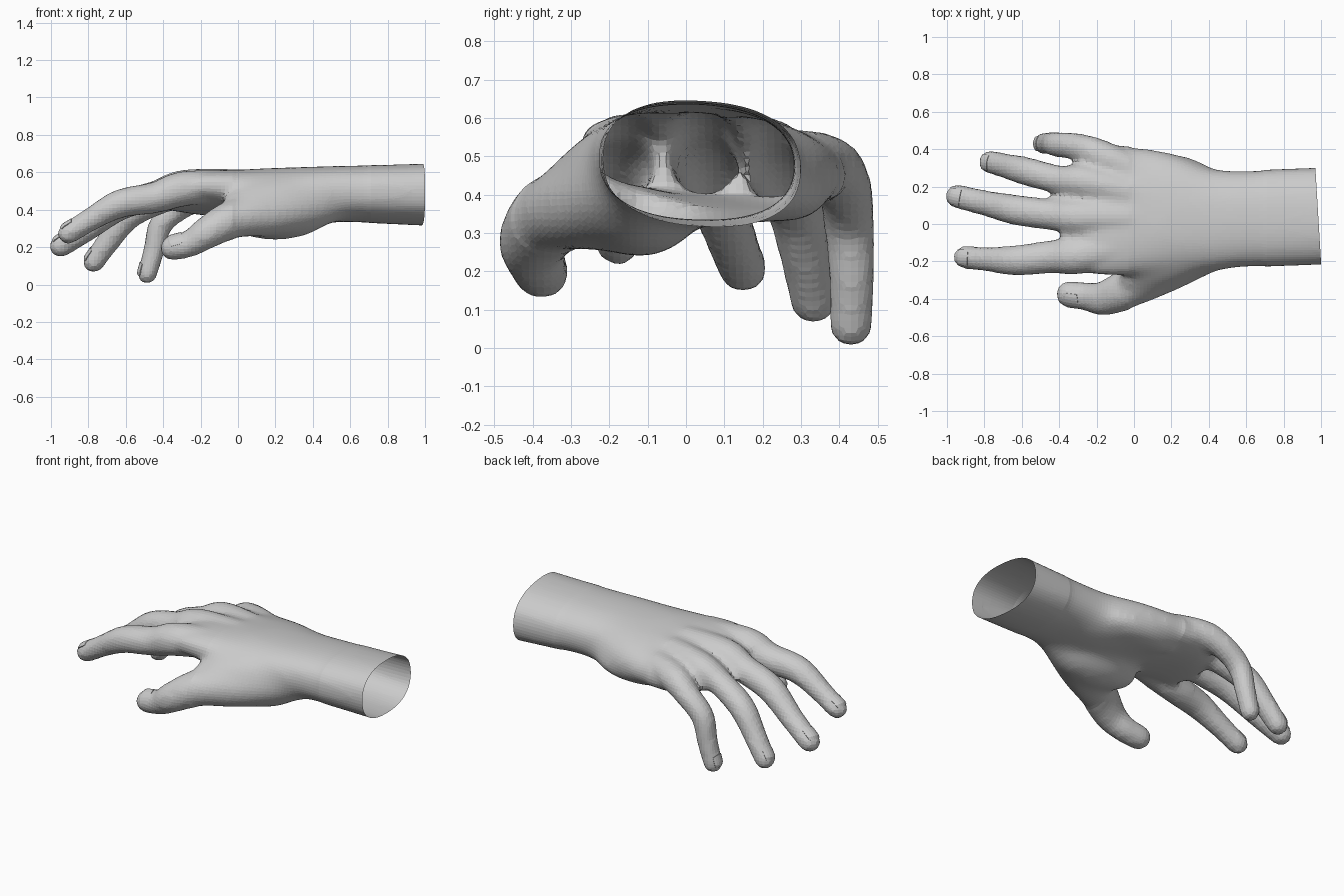
import bpy, bmesh
from math import cos, sin, pi, sqrt, copysign
from mathutils import Vector, Matrix

if "Cube" in bpy.data.objects:
    bpy.data.objects.remove(bpy.data.objects["Cube"])


def spline(pts, n=5):
    """Catmull-Rom interpolation of rows of numbers."""
    P = [Vector(p) for p in pts]
    P = [2 * P[0] - P[1]] + P + [2 * P[-1] - P[-2]]
    out = []
    for a, b, c, d in zip(P, P[1:], P[2:], P[3:]):
        for i in range(n):
            t = i / n
            out.append(0.5 * (2 * b + (c - a) * t + (2 * a - 5 * b + 4 * c - d) * t * t
                              + (3 * b - a - 3 * c + d) * t ** 3))
    return out + [P[-2]]


def loft(bm, rings):
    """Skin a list of closed rings and cap both ends."""
    rows = [[bm.verts.new(p) for p in ring] for ring in rings]
    for a, b in zip(rows, rows[1:]):
        for i in range(len(a)):
            j = (i + 1) % len(a)
            bm.faces.new((a[i], a[j], b[j], b[i]))
    bm.faces.new(rows[0][::-1])
    bm.faces.new(rows[-1])


def frame(t):
    """Sideways and upward directions for a path direction."""
    t = t.normalized()
    side = (Vector((0, 1, 0)) - t * t.y).normalized()
    return t, side, side.cross(t) if side.cross(t).z > 0 else t.cross(side)


def digit(bm, pts, flat=0.95):
    """Tapered tube through (x, y, z, radius), with a rounded tip."""
    path = spline(pts, 5)
    pos = [p.to_3d() for p in path]
    rad = [p[3] for p in path]
    end = (pos[-1] - pos[-2]).normalized()
    tip, r = pos[-1].copy(), rad[-1]
    for a in (0.3, 0.55, 0.75, 0.9, 0.98):
        pos.append(tip + end * r * a)
        rad.append(r * sqrt(1 - a * a))
    rings = []
    for k, p in enumerate(pos):
        t, s, u = frame(pos[min(k + 1, len(pos) - 1)] - pos[max(k - 1, 0)])
        rings.append([p + s * cos(2 * pi * i / 16) * rad[k] + u * sin(2 * pi * i / 16) * rad[k] * flat
                      for i in range(16)])
    loft(bm, rings)


def ball(bm, loc, size):
    bmesh.ops.create_uvsphere(bm, u_segments=20, v_segments=12, radius=1,
                              matrix=Matrix.Translation(loc) @ Matrix.Diagonal((*size, 1)))


# Digits: root inside the palm, knuckle, middle joint, end joint, tip
digits = {
    "index": [(0.12, -0.08, 0.53, .08), (-0.27, -0.165, 0.515, .1), (-0.44, -0.175, 0.465, .089),
              (-0.63, -0.195, 0.432, .082), (-0.78, -0.188, 0.352, .067), (-0.905, -0.178, 0.275, .062)],
    "middle": [(0.12, 0.03, 0.54, .08), (-0.27, 0.035, 0.525, .097), (-0.44, 0.05, 0.475, .084),
               (-0.63, 0.075, 0.42, .082), (-0.8, 0.113, 0.3, .069), (-0.945, 0.148, 0.207, .065)],
    "ring": [(0.12, 0.13, 0.53, .08), (-0.24, 0.22, 0.51, .092), (-0.4, 0.237, 0.455, .077),
             (-0.58, 0.283, 0.37, .077), (-0.69, 0.312, 0.235, .067), (-0.77, 0.332, 0.123, .062)],
    "little": [(0.12, 0.23, 0.5, .08), (-0.17, 0.36, 0.475, .088), (-0.29, 0.41, 0.425, .074),
               (-0.41, 0.425, 0.325, .068), (-0.45, 0.432, 0.18, .061), (-0.485, 0.43, 0.058, .057)],
    "thumb": [(0.5, -0.09, 0.44, .12), (0.2, -0.23, 0.38, .13), (-0.02, -0.34, 0.35, .112),
              (-0.16, -0.397, 0.28, .093), (-0.25, -0.388, 0.222, .077), (-0.345, -0.376, 0.197, .073)],
}

bm = bmesh.new()
for pts in digits.values():
    digit(bm, pts)

# Forearm, wrist and palm: (x, y centre, z centre, half width, half height, tilt)
sections = [(1.08, .045, .48, .26, .168, -.06), (0.8, .035, .482, .26, .157, -.05),
            (0.55, .025, .485, .262, .15, -.04), (0.4, .023, .475, .28, .155, -.04),
            (0.2, .06, .475, .322, .146, -.07), (0.0, .07, .485, .345, .122, -.1),
            (-0.2, .07, .487, .34, .102, -.13), (-0.38, .02, .47, .26, .067, -.08)]
rings = []
for s in spline(sections, 4):
    ring = []
    for i in range(32):
        c, d = cos(2 * pi * i / 32), sin(2 * pi * i / 32)
        y = copysign(abs(c) ** 0.84, c) * s[3]
        z = copysign(abs(d) ** 0.84, d) * s[4]
        ring.append((s[0], s[1] + y, s[2] + z + s[5] * y))
    rings.append(ring)
loft(bm, rings)

# Fleshy pads of the palm, and the web running from wrist to thumb
ball(bm, (0.2, -0.12, 0.365), (0.29, 0.16, 0.13))
ball(bm, (0.16, 0.26, 0.41), (0.28, 0.12, 0.085))
digit(bm, [(0.55, -0.08, 0.48, .12), (0.25, -0.19, 0.465, .115), (0.06, -0.27, 0.44, .09), (-0.01, -0.29, 0.42, .075)])
bmesh.ops.recalc_face_normals(bm, faces=bm.faces)
mesh = bpy.data.meshes.new("hand")
bm.to_mesh(mesh)
bm.free()
hand = bpy.data.objects.new("hand", mesh)
bpy.context.collection.objects.link(hand)

# Fuse the parts into one skin and soften the joins
m = hand.modifiers.new("fuse", "REMESH")
m.mode, m.voxel_size = "VOXEL", 0.02
m = hand.modifiers.new("soften", "SMOOTH")
m.factor, m.iterations = 0.5, 6
fused = bpy.data.meshes.new_from_object(hand.evaluated_get(bpy.context.evaluated_depsgraph_get()))
hand.modifiers.clear()

# Blend the thumb base into the palm more strongly, then cut the forearm open
bm = bmesh.new()
bm.from_mesh(fused)
broad = [v for v in bm.verts if -0.02 < v.co.x < 0.7]
for _ in range(22):
    bmesh.ops.smooth_vert(bm, verts=broad, factor=0.5, use_axis_x=True, use_axis_y=True, use_axis_z=True)
bmesh.ops.bisect_plane(bm, geom=bm.verts[:] + bm.edges[:] + bm.faces[:], plane_co=(0.985, 0.045, 0.48),
                       plane_no=(1, 0.06, 0), clear_outer=True)
# Keep only the outer skin
skin, stack = set(), [max(bm.verts, key=lambda v: v.co.x)]
while stack:
    v = stack.pop()
    if v not in skin:
        skin.add(v)
        stack += [e.other_vert(v) for e in v.link_edges]
bmesh.ops.delete(bm, geom=[v for v in bm.verts if v not in skin], context="VERTS")
for f in bm.faces:
    f.smooth = False
bm.to_mesh(fused)
bm.free()
hand.data = fused

# Fingernails: thin curved plates on the back of each tip
for name, pts in digits.items():
    a, b = Vector(pts[-2][:3]), Vector(pts[-1][:3])
    r = pts[-1][3]
    t, s, u = frame(b - a)
    if name == "thumb":
        u = (u - Vector((0, 0.8, 0))).normalized()
        s = u.cross(t)
    bm = bmesh.new()
    grid = []
    for i in range(6):
        row = []
        for j in range(7):
            k = (j - 3) / 3
            along = -0.85 + 1.25 * i / 5 - 0.12 * k * k * (1 if i > 2 else -1)
            radius = 0.94 - 0.2 * max(0, along) ** 2 / 0.16
            row.append(bm.verts.new(b + r * (t * along + s * radius * sin(0.75 * k)
                                             + u * 0.97 * radius * cos(0.75 * k))))
        grid.append(row)
    for i in range(5):
        for j in range(6):
            bm.faces.new((grid[i][j], grid[i][j + 1], grid[i + 1][j + 1], grid[i + 1][j]))
    bmesh.ops.recalc_face_normals(bm, faces=bm.faces)
    me = bpy.data.meshes.new(name + "_nail")
    bm.to_mesh(me)
    bm.free()
    nail = bpy.data.objects.new(name + "_nail", me)
    bpy.context.collection.objects.link(nail)
    m = nail.modifiers.new("thickness", "SOLIDIFY")
    m.thickness, m.offset = 0.008, 0
